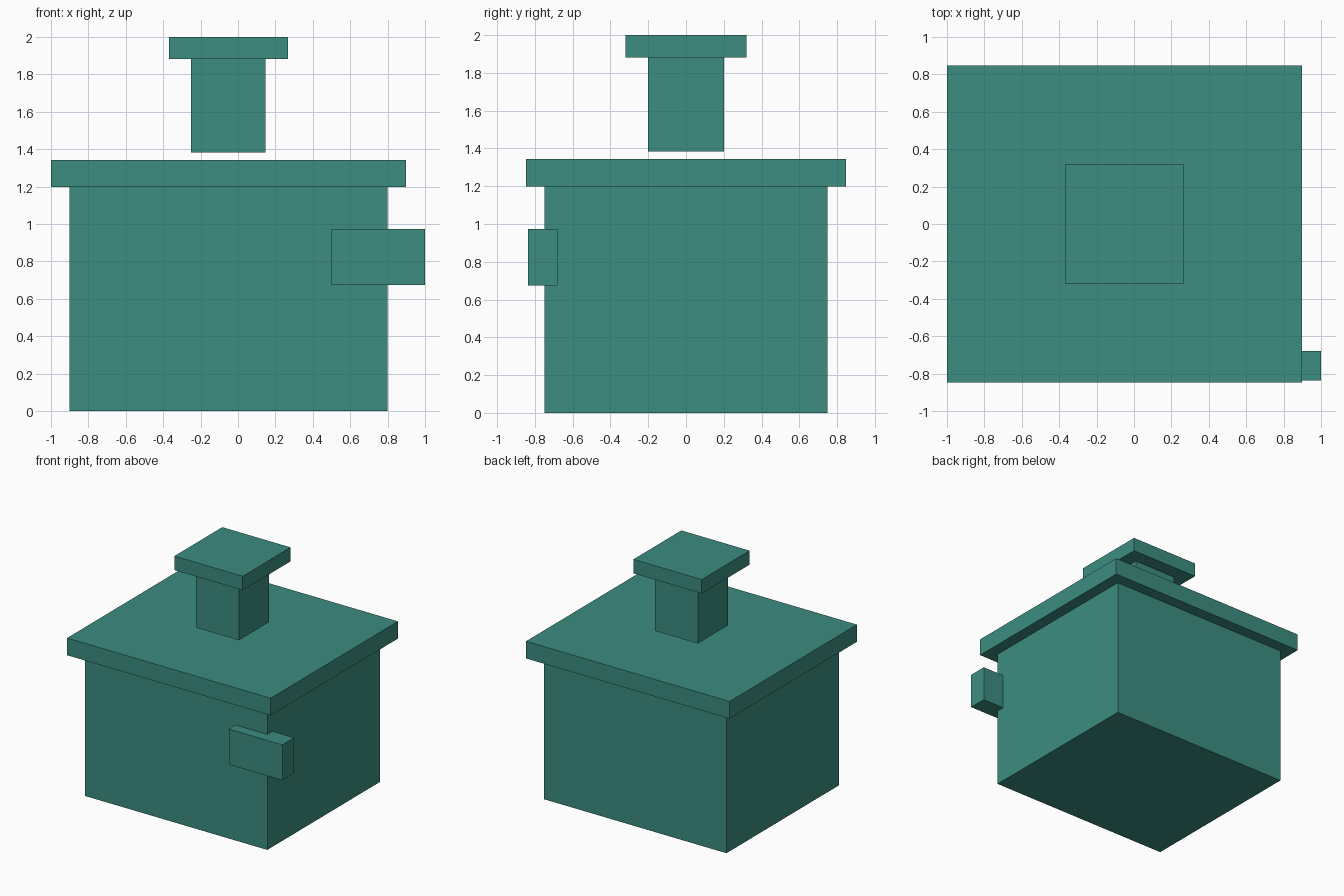
import bpy

if "Cube" in bpy.data.objects:
    bpy.data.objects.remove(bpy.data.objects["Cube"])

teal = bpy.data.materials.new("teal")
teal.diffuse_color = (0.045, 0.266, 0.216, 1.0)
teal.use_nodes = True
teal.node_tree.nodes["Principled BSDF"].inputs["Base Color"].default_value = teal.diffuse_color


def box(name, x, y, z):
    """Axis-aligned box from (min, max) ranges."""
    bpy.ops.mesh.primitive_cube_add(size=1)
    ob = bpy.context.object
    ob.name = name
    ob.location = [(a + b) / 2 for a, b in (x, y, z)]
    ob.scale = [b - a for a, b in (x, y, z)]
    bpy.ops.object.transform_apply(location=True, scale=True)
    ob.data.materials.append(teal)
    return ob


# Main block and its overhanging slab
box("body", (-0.902, 0.798), (-0.749, 0.749), (0.0, 1.198))
box("lid", (-1.0, 0.898), (-0.848, 0.848), (1.198, 1.343))

# Post floating just above the slab, with its cap
box("chimney", (-0.25, 0.148), (-0.2, 0.2), (1.383, 1.882))
box("chimney_cap", (-0.37, 0.267), (-0.319, 0.319), (1.882, 2.0))

# Block sticking out at the front right corner
box("side_block", (0.5, 1.0), (-0.837, -0.68), (0.674, 0.973))
